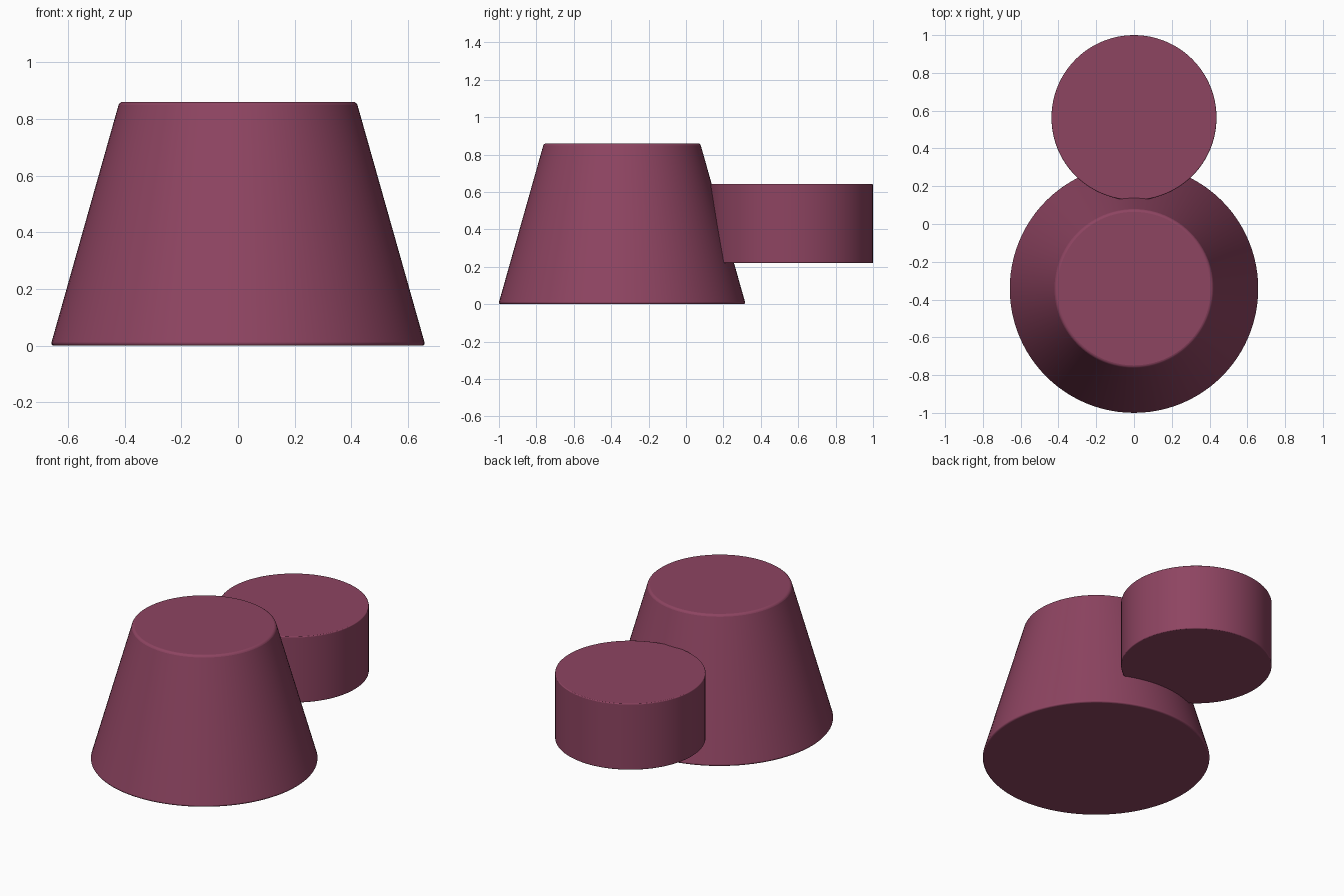
import bpy
import math

if "Cube" in bpy.data.objects:
    bpy.data.objects.remove(bpy.data.objects["Cube"])

mat = bpy.data.materials.new("plum")
mat.diffuse_color = (0.27, 0.058, 0.12, 1)
mat.use_nodes = True
mat.node_tree.nodes["Principled BSDF"].inputs["Base Color"].default_value = mat.diffuse_color


def round_part(name, r_bottom, r_top, z0, z1, y, bevel):
    """Upright cone or cylinder with softly rounded rims."""
    bpy.ops.mesh.primitive_cone_add(
        vertices=96, radius1=r_bottom, radius2=r_top, depth=z1 - z0,
        location=(0, y, (z0 + z1) / 2))
    ob = bpy.context.object
    ob.name = name
    ob.data.materials.append(mat)
    bpy.ops.object.shade_smooth_by_angle(angle=math.radians(35))
    mod = ob.modifiers.new("rounded_rims", 'BEVEL')
    mod.width = bevel
    mod.segments = 3
    mod.limit_method = 'ANGLE'
    mod.angle_limit = math.radians(40)
    # keep the bevel ahead of the smoothing modifier, if there is one
    ob.modifiers.move(len(ob.modifiers) - 1, 0)
    return ob


# Tapered main body, standing on the ground
round_part("tapered_body", 0.661, 0.418, 0.0, 0.86, -0.342, 0.012)

# Raised drum joined to the back of the body
round_part("rear_drum", 0.437, 0.437, 0.22, 0.643, 0.563, 0.005)
